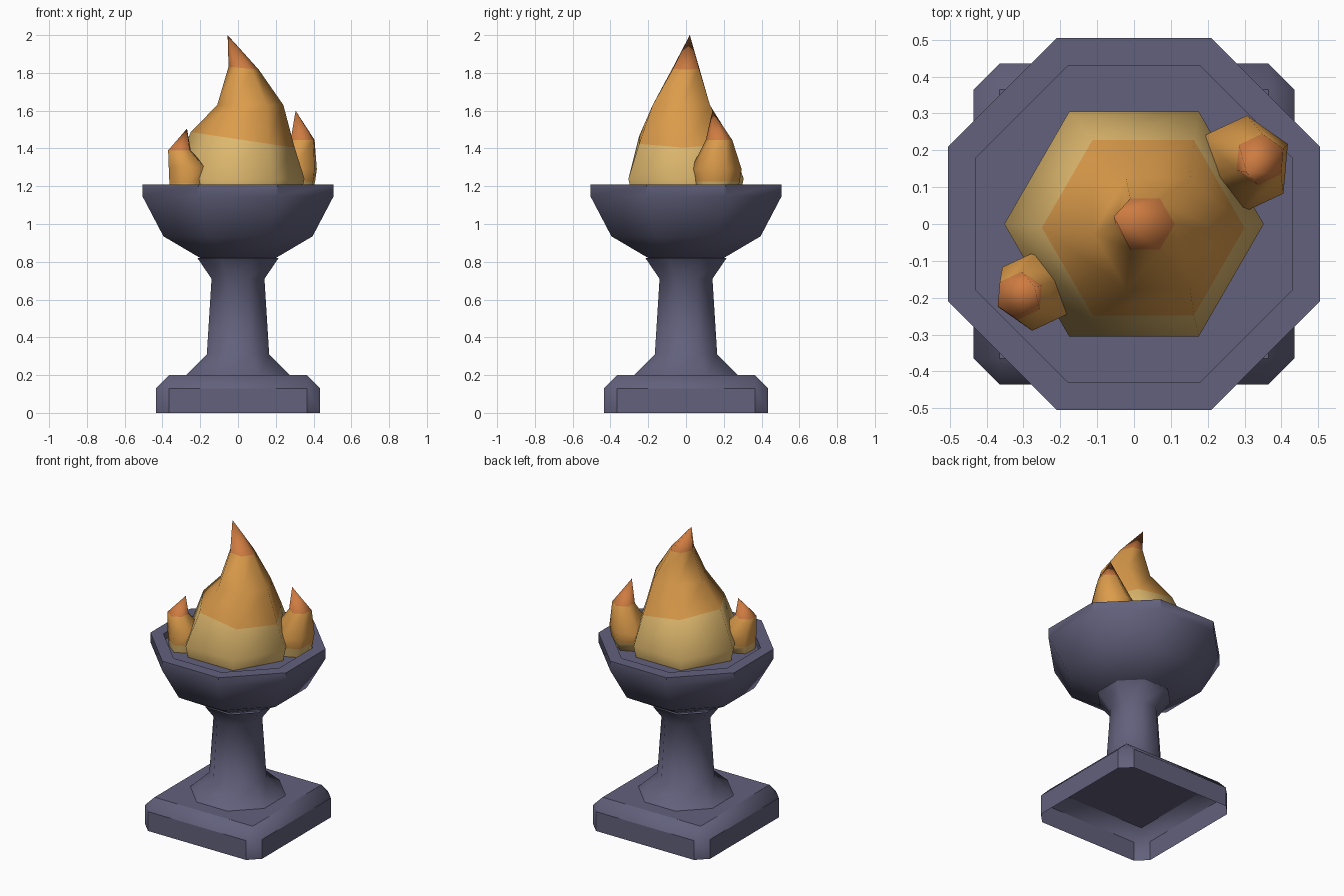
import bpy, bmesh, math
from mathutils import Vector

if "Cube" in bpy.data.objects:
    bpy.data.objects.remove(bpy.data.objects["Cube"])


def material(name, rgb):
    m = bpy.data.materials.new(name)
    m.diffuse_color = (*rgb, 1)
    m.use_nodes = True
    m.node_tree.nodes["Principled BSDF"].inputs["Base Color"].default_value = m.diffuse_color
    return m


STONE = material("slate_stone", (0.122, 0.119, 0.202))
YELLOW = material("pale_flame", (0.73, 0.48, 0.155))
ORANGE = material("orange_flame", (0.71, 0.33, 0.07))
EMBER = material("burnt_orange_flame", (0.62, 0.20, 0.053))


def finish(name, bm, mats, angle):
    bmesh.ops.recalc_face_normals(bm, faces=bm.faces[:])
    me = bpy.data.meshes.new(name)
    bm.to_mesh(me)
    bm.free()
    for m in mats:
        me.materials.append(m)
    ob = bpy.data.objects.new(name, me)
    bpy.context.collection.objects.link(ob)
    bpy.ops.object.select_all(action='DESELECT')
    ob.select_set(True)
    bpy.context.view_layer.objects.active = ob
    bpy.ops.object.shade_smooth_by_angle(angle=math.radians(angle))
    return ob


def ring(bm, n, r, z, cx=0, cy=0, turn=0.0, tilt=0.0):
    """Regular polygon; tilt lowers it towards +x."""
    pts = []
    for i in range(n):
        a = turn + math.tau * i / n
        dx, dy = r * math.cos(a), r * math.sin(a)
        pts.append(bm.verts.new((cx + dx, cy + dy, z - tilt * dx)))
    return pts


def bridge(bm, a, b, mat=0):
    n = len(a)
    for i in range(n):
        j = (i + 1) % n
        bm.faces.new((a[i], a[j], b[j], b[i])).material_index = mat


def octagon_lathe(name, profile, cap_start=False, cap_end=False):
    """Profile gives (flat-side radius, z)."""
    bm = bmesh.new()
    k = math.cos(math.pi / 8)
    rings = [ring(bm, 8, r / k, z, turn=math.pi / 8) for r, z in profile]
    for a, b in zip(rings, rings[1:]):
        bridge(bm, a, b)
    if cap_start:
        bm.faces.new(rings[0][::-1])
    if cap_end:
        bm.faces.new(rings[-1])
    return finish(name, bm, [STONE], 44.95)


def flame(name, sides, rings, tip, turn=0.0):
    """Rings give (r, z, cx, cy, tilt, material of the band above)."""
    bm = bmesh.new()
    loops = [ring(bm, sides, r, z, cx, cy, turn, t) for r, z, cx, cy, t, _ in rings]
    for a, b, spec in zip(loops, loops[1:], rings):
        bridge(bm, a, b, spec[5])
    bm.faces.new(loops[0][::-1])
    top = bm.verts.new(Vector(tip))
    last = loops[-1]
    for i in range(sides):
        bm.faces.new((last[i], last[(i + 1) % sides], top)).material_index = 2
    return finish(name, bm, [YELLOW, ORANGE, EMBER], 75)


# Square plinth: bevelled block, hollow underneath
bm = bmesh.new()
bmesh.ops.create_cube(bm, size=1)
for v in bm.verts:
    v.co = Vector((v.co.x * 0.87, v.co.y * 0.87, (v.co.z + 0.5) * 0.2))
edges = [e for e in bm.edges if max(v.co.z for v in e.verts) > 0.1]
bmesh.ops.bevel(bm, geom=edges, offset=0.07, segments=1, affect='EDGES', profile=0.5)
bottom = [f for f in bm.faces if all(v.co.z < 0.001 for v in f.verts)]
bmesh.ops.delete(bm, geom=bottom, context='FACES')
finish("plinth", bm, [STONE], 40)

# Flared stem
octagon_lathe("stem", [(0.275, 0.2), (0.165, 0.31), (0.14, 0.71), (0.215, 0.82)])

# Bowl with a raised rim and a shallow floor
octagon_lathe("bowl", [(0.20, 0.82), (0.395, 0.935), (0.505, 1.145), (0.505, 1.21),
                       (0.43, 1.21), (0.43, 1.165)], True, True)

# Large central flame, leaning to a bent tip
flame("main_flame", 6, [
    (0.335, 1.165, 0, 0, 0, 0),
    (0.352, 1.24, 0, 0, 0, 0),
    (0.275, 1.445, 0.025, -0.01, 0.15, 1),
    (0.175, 1.63, 0.065, -0.025, 0, 1),
    (0.08, 1.825, 0.03, 0, 0.1, 2),
], (-0.055, 0.02, 2.0))

# Two small side flames
flame("right_flame", 6, [
    (0.11, 1.165, 0.295, 0.155, 0, 0),
    (0.125, 1.225, 0.295, 0.16, 0, 1),
    (0.135, 1.29, 0.295, 0.16, 0, 1),
    (0.07, 1.445, 0.342, 0.175, 0, 2),
], (0.305, 0.14, 1.6), turn=math.radians(25))
flame("left_flame", 6, [
    (0.095, 1.165, -0.27, -0.185, 0, 0),
    (0.105, 1.215, -0.268, -0.18, 0, 1),
    (0.11, 1.30, -0.267, -0.18, 0, 1),
    (0.066, 1.39, -0.31, -0.195, 0, 2),
], (-0.27, -0.17, 1.505), turn=math.radians(25))
